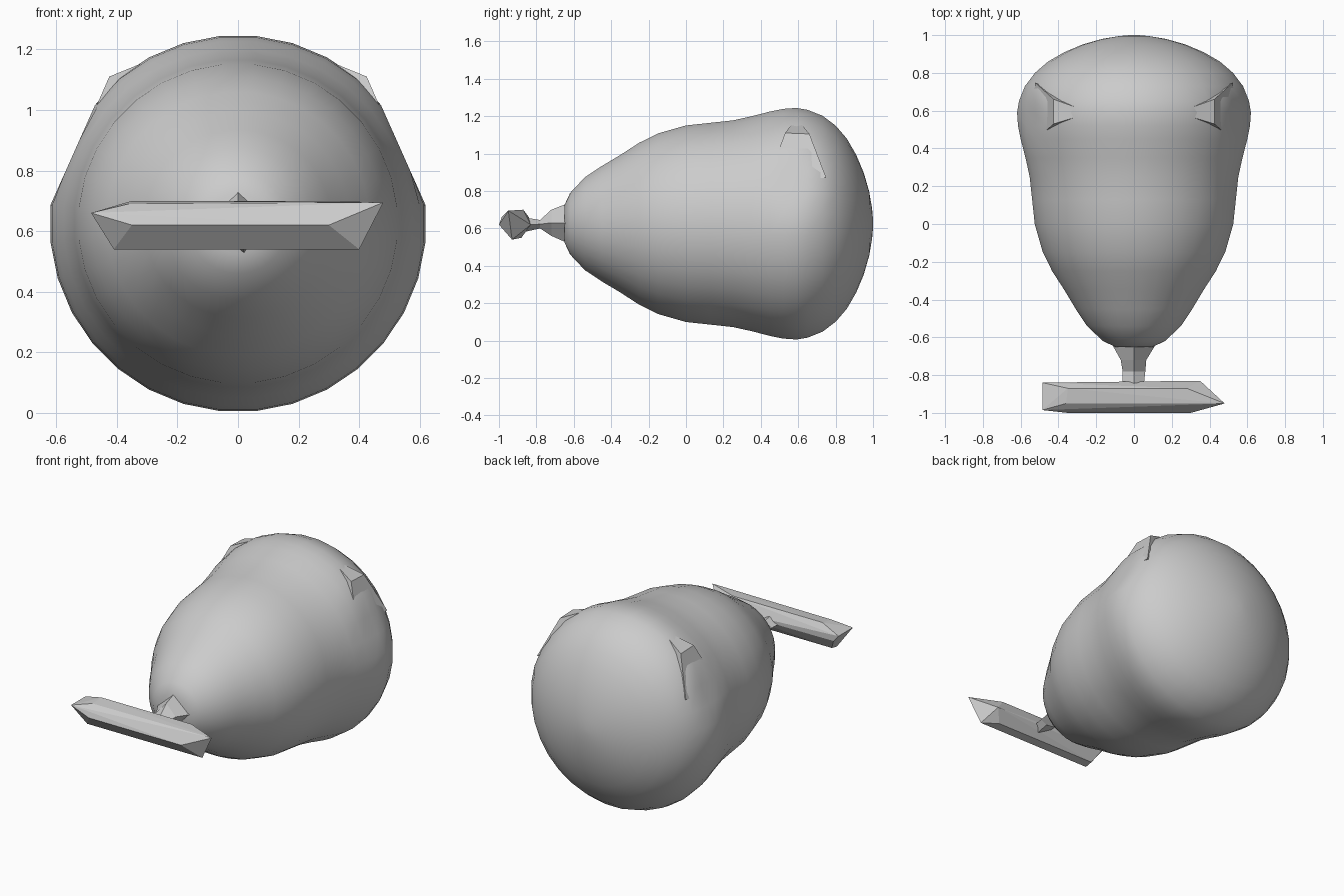
import bpy, bmesh, math

cube = bpy.data.objects.get("Cube")
if cube:
    bpy.data.objects.remove(cube, do_unlink=True)

AXIS_Z = 0.625

grey = bpy.data.materials.new("plain grey")
grey.use_nodes = True
grey.diffuse_color = (0.6, 0.6, 0.6, 1)
grey.node_tree.nodes["Principled BSDF"].inputs["Base Color"].default_value = (0.6, 0.6, 0.6, 1)


def finish(bm, name, smooth=False):
    """Turn a bmesh into a named, coloured object."""
    bmesh.ops.recalc_face_normals(bm, faces=bm.faces)
    for face in bm.faces:
        face.smooth = smooth
    mesh = bpy.data.meshes.new(name)
    bm.to_mesh(mesh)
    bm.free()
    mesh.materials.append(grey)
    obj = bpy.data.objects.new(name, mesh)
    bpy.context.collection.objects.link(obj)
    return obj


def loft(bm, rings):
    """Bridge rings of points and cap both ends."""
    loops = [[bm.verts.new(p) for p in ring] for ring in rings]
    for a, b in zip(loops, loops[1:]):
        for i in range(len(a)):
            j = (i + 1) % len(a)
            bm.faces.new((a[i], a[j], b[j], b[i]))
    bm.faces.new(loops[0])
    bm.faces.new(loops[-1])


def hull(name, points):
    bm = bmesh.new()
    verts = [bm.verts.new(p) for p in points]
    result = bmesh.ops.convex_hull(bm, input=verts)
    loose = {v for v in result["geom_interior"] if isinstance(v, bmesh.types.BMVert)}
    bmesh.ops.delete(bm, geom=list(loose), context="VERTS")
    return finish(bm, name)


# Pear-shaped body turned around the y axis, as (y, radius)
profile = [(-0.65, 0.10), (-0.62, 0.165), (-0.54, 0.25), (-0.45, 0.31), (-0.35, 0.37),
           (-0.25, 0.435), (-0.15, 0.485), (0.0, 0.528), (0.13, 0.542), (0.25, 0.555),
           (0.35, 0.577), (0.45, 0.603), (0.52, 0.617), (0.59, 0.622), (0.65, 0.612),
           (0.73, 0.58), (0.80, 0.527), (0.86, 0.457), (0.91, 0.37), (0.95, 0.275),
           (0.98, 0.17), (0.995, 0.08), (1.0, 0.02)]
SIDES = 32
rings = []
for y, r in profile:
    ring = []
    for i in range(SIDES):
        a = 2 * math.pi * (i + 0.5) / SIDES
        x, z = r * math.cos(a), r * math.sin(a)
        # Flatten the upper flanks where the shoulder ridges sit
        side = math.copysign(1, x)
        excess = side * x * 0.913 + z * 0.407 - 0.59
        if excess > 0:
            x -= side * excess * 0.913
            z -= excess * 0.407
        ring.append((x, y, AXIS_Z + z))
    rings.append(ring)
bm = bmesh.new()
loft(bm, rings)
finish(bm, "body", smooth=True)

# Angular ridges on the two upper shoulders
for side, name in ((1, "left_shoulder_ridge"), (-1, "right_shoulder_ridge")):
    hull(name, [(side * x, y, z) for x, y, z in (
        (0.425, 0.53, 1.11), (0.425, 0.66, 1.105), (0.53, 0.44, 0.87),
        (0.525, 0.75, 0.87), (0.23, 0.59, 1.19), (0.3, 0.6, 0.9))])

# Crooked faceted neck, as (y, left x, right x, bottom z, top z)
bm = bmesh.new()
loft(bm, [[(0, y, top), (x1, y, (top + low) / 2), (0.02, y, low), (x0, y, (top + low) / 2)]
          for y, x0, x1, low, top in ((-0.87, -0.06, 0.05, 0.58, 0.66),
                                      (-0.78, -0.06, 0.06, 0.60, 0.645),
                                      (-0.72, -0.07, 0.065, 0.56, 0.70),
                                      (-0.63, -0.12, 0.12, 0.52, 0.735))])
finish(bm, "neck")

# Faceted crossbar handle with uneven ends
hull("crossbar", [
    (-0.35, -1.0, 0.62), (0.30, -1.0, 0.62),
    (-0.41, -0.93, 0.54), (0.40, -0.93, 0.54), (-0.41, -0.88, 0.55), (0.30, -0.88, 0.55),
    (-0.45, -0.84, 0.62), (0.35, -0.83, 0.62),
    (-0.36, -0.95, 0.69), (0.48, -0.95, 0.695),
    (-0.35, -0.87, 0.70), (0.28, -0.87, 0.70),
    (-0.485, -0.985, 0.66), (-0.485, -0.84, 0.66)])
